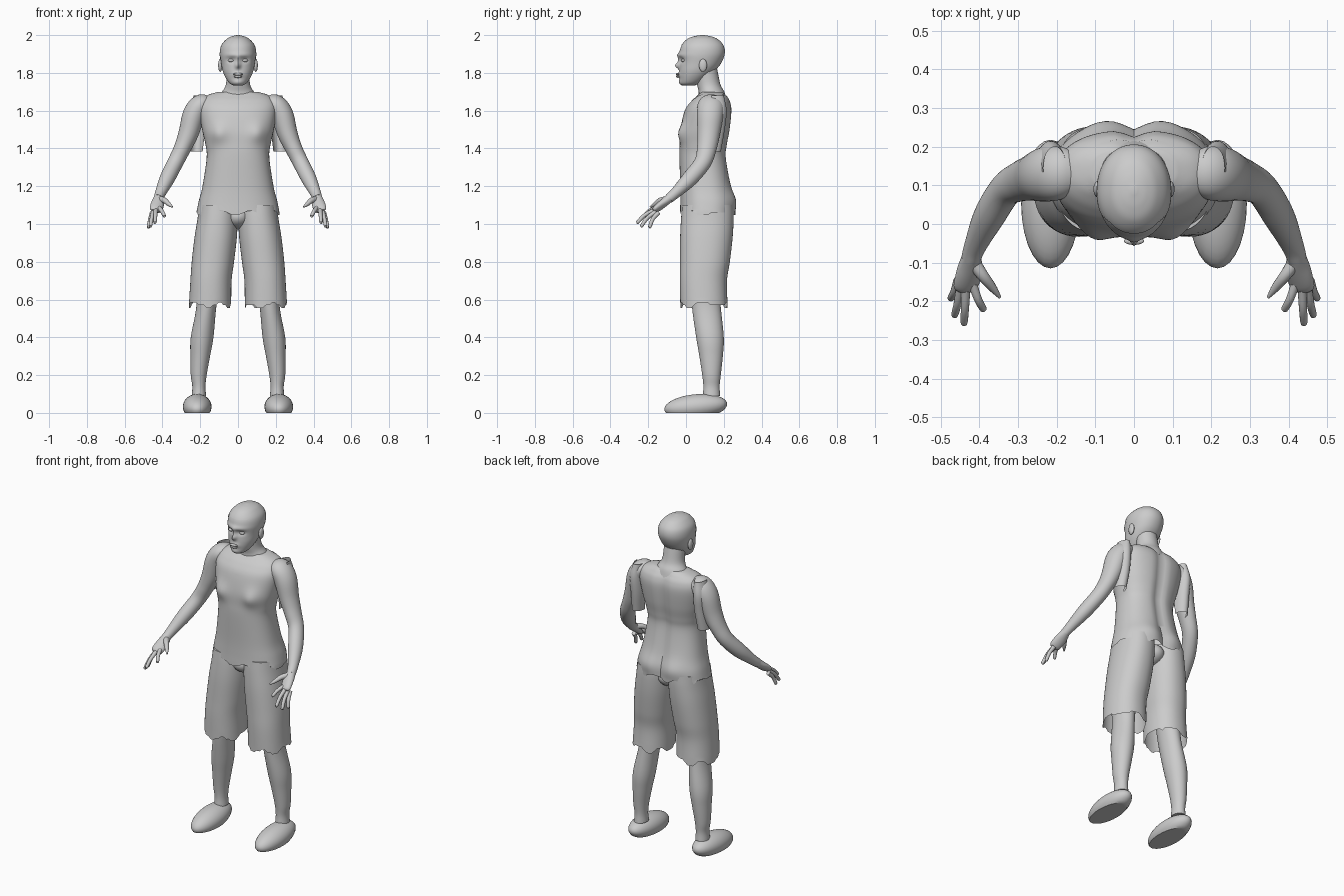
import bpy
import bmesh
import math
from math import sin, cos, pi, exp
from mathutils import Vector

cube = bpy.data.objects.get("Cube")
if cube:
    bpy.data.objects.remove(cube, do_unlink=True)

# One plain grey for the whole figure
grey = bpy.data.materials.new("plain_grey")
grey.use_nodes = True
grey.diffuse_color = (0.6, 0.6, 0.6, 1)
shader = grey.node_tree.nodes["Principled BSDF"]
shader.inputs["Base Color"].default_value = grey.diffuse_color
shader.inputs["Roughness"].default_value = 0.7
parts = []


def finish(name, bm, keep=None):
    """Trim faces by a rule, fix normals and turn the bmesh into an object."""
    bmesh.ops.recalc_face_normals(bm, faces=bm.faces)
    if keep:
        unwanted = [f for f in bm.faces if not keep(f.calc_center_median())]
        bmesh.ops.delete(bm, geom=unwanted, context="FACES")
    mesh = bpy.data.meshes.new(name)
    bm.to_mesh(mesh)
    bm.free()
    mesh.materials.append(grey)
    obj = bpy.data.objects.new(name, mesh)
    bpy.context.collection.objects.link(obj)
    parts.append(obj)
    return obj


def resample(rows, steps):
    """Smooth spline through the rows of a profile."""
    pts = [Vector(r) for r in rows]
    pts = [pts[0] * 2 - pts[1]] + pts + [pts[-1] * 2 - pts[-2]]
    out = []
    for a, b, c, d in zip(pts, pts[1:], pts[2:], pts[3:]):
        for j in range(steps):
            t = j / steps
            out.append((b * 2 + (c - a) * t + (a * 2 - b * 5 + c * 4 - d) * t * t
                        + (b * 3 - a - c * 3 + d) * t ** 3) / 2)
    return out + [pts[-2]]


def loft(name, rows, steps=5, sides=32, power=2, tilt=False, shape=None,
         keep=None, caps=(True, True)):
    """Skin elliptical rings given as rows of x, y, z, radius, radius."""
    bm = bmesh.new()
    path = resample(rows, steps)
    rings = []
    for i, row in enumerate(path):
        centre = Vector(row[:3])
        u, v = Vector((1, 0, 0)), Vector((0, 1, 0))
        if tilt:
            ahead, behind = path[min(i + 1, len(path) - 1)], path[max(i - 1, 0)]
            t = Vector((ahead - behind)[:3]).normalized()
            u = v.cross(t).normalized()
            v = t.cross(u)
        ring = []
        for k in range(sides):
            a = 2 * pi * k / sides
            c, s = cos(a), sin(a)
            p = centre + u * math.copysign(abs(c) ** (2 / power), c) * row[3]
            p += v * math.copysign(abs(s) ** (2 / power), s) * row[4]
            if shape:
                p = shape(p, p.y < centre.y)
            ring.append(bm.verts.new(p))
        rings.append(ring)
    for lower, upper in zip(rings, rings[1:]):
        for k in range(sides):
            n = (k + 1) % sides
            bm.faces.new((lower[k], lower[n], upper[n], upper[k]))
    for ring, capped in zip((rings[0], rings[-1]), caps):
        if capped:
            bm.faces.new(ring)
    return finish(name, bm, keep)


def blob(name, centre, size, shape=None):
    """Ellipsoid with an optional reshaping rule."""
    bm = bmesh.new()
    bmesh.ops.create_uvsphere(bm, u_segments=28, v_segments=18, radius=1)
    for v in bm.verts:
        v.co = Vector(centre) + v.co * Vector(size)
        if shape:
            v.co = shape(v.co)
    return finish(name, bm)


def bump(*offsets):
    return exp(-sum((d / w) ** 2 for d, w in offsets))


# Torso, with chest, spine and seat modelling
def torso_shape(p, front):
    if front:
        p.y -= 0.022 * bump((abs(p.x) - 0.105, 0.045), (p.z - 1.48, 0.05))
    else:
        p.y -= 0.018 * bump((p.x, 0.03))
        p.y += 0.012 * bump((abs(p.x) - 0.09, 0.06), (p.z - 1.13, 0.06))
    return p


def shirt_shape(p, front):
    p = torso_shape(p, front)
    if p.z < 1.065:
        p.z += 0.012 * round(sin(p.x * 40 + p.y * 25))
    return p


def below_neckline(c):
    if c.y < 0.13:
        return c.z < 1.59 + abs(c.x) * 0.85
    return c.z < 1.665 + abs(c.x) * 0.2


torso = [(0, .115, 1.06, .22, .147), (0, .115, 1.12, .208, .145),
         (0, .105, 1.2, .188, .135), (0, .09, 1.35, .166, .125),
         (0, .093, 1.42, .172, .127), (0, .102, 1.5, .19, .132),
         (0, .118, 1.6, .205, .125), (0, .13, 1.65, .195, .105),
         (0, .137, 1.68, .165, .08), (0, .14, 1.7, .11, .06)]
loft("shirt", torso, 6, 64, 2.4, shape=shirt_shape, keep=below_neckline,
     caps=(False, False))
inner = [(x, y, z, rx - .003, ry - .003) for x, y, z, rx, ry in torso]
loft("upper_chest", inner, 6, 64, 2.4, shape=torso_shape,
     keep=lambda c: c.z > 1.55)
blob("pelvis", (0, .11, 1.04), (.08, .12, .07))

# Neck and head
loft("neck", [(0, .14, 1.66, .12, .075), (0, .135, 1.7, .085, .068),
              (0, .12, 1.74, .064, .062), (0, .105, 1.82, .06, .06)])
head = [(0, .012, 1.732, .02, .03), (0, .022, 1.745, .045, .052),
        (0, .04, 1.775, .066, .074), (0, .058, 1.81, .081, .093),
        (0, .075, 1.85, .089, .108), (0, .084, 1.9, .095, .119),
        (0, .087, 1.945, .087, .11), (0, .087, 1.978, .06, .08),
        (0, .087, 1.993, .033, .045), (0, .087, 2, .004, .006)]


def face_shape(p, front):
    if front:
        p.y += 0.012 * bump((abs(p.x) - 0.036, 0.022), (p.z - 1.868, 0.014))
        p.y -= 0.008 * bump((p.x, 0.06), (p.z - 1.895, 0.012))
        p.y -= 0.022 * bump((p.x, 0.012), (p.z - 1.838, 0.016))
        p.y -= 0.008 * bump((p.x, 0.012), (p.z - 1.87, 0.03))
        p.y -= 0.009 * bump((p.x, 0.025), (p.z - 1.79, 0.014))
        p.y -= 0.006 * bump((p.x, 0.025), (p.z - 1.75, 0.014))
    return p


loft("head", head, 7, 72, 2.1, shape=face_shape)
cap = [(x, y, z, rx + .002, ry + .002) for x, y, z, rx, ry in head]
loft("hair_cap", cap, 7, 72, 2.1,
     keep=lambda c: c.z > max(1.78, 1.945 - max(0, c.y + .0) * 1.1))
blob("upper_lip", (0, -.044, 1.793), (.026, .01, .007))
blob("lower_lip", (0, -.042, 1.781), (.022, .01, .007))


# Limbs, built once for each side
def shorts_shape(p, front):
    if p.z < 0.575:
        p.z += 0.014 * round(sin(p.x * 45 + p.y * 30))
    return p


def shoe_shape(p):
    p.z = max(p.z, 0)
    p.y += (p.z - 0.04) * 0.5
    return p


fingers = {"index_finger": ((.418, -.155, 1.085), (.388, -.225, 1.04)),
           "middle_finger": ((.435, -.165, 1.075), (.44, -.262, 1.005)),
           "ring_finger": ((.448, -.16, 1.065), (.465, -.24, .985)),
           "little_finger": ((.455, -.145, 1.06), (.475, -.195, .98))}

for side, s in (("left", 1), ("right", -1)):
    def flip(rows):
        return [(r[0] * s, *r[1:]) for r in rows]

    blob(side + "_ear", (.094 * s, .09, 1.84), (.011, .021, .034))
    blob(side + "_eye", (.036 * s, -.012, 1.866), (.017, .014, .009))

    loft(side + "_arm", flip([
        (.15, .135, 1.645, .035, .05), (.195, .133, 1.632, .055, .07),
        (.232, .128, 1.58, .06, .07), (.262, .12, 1.48, .053, .06),
        (.295, .11, 1.4, .045, .052), (.332, .088, 1.325, .042, .045),
        (.375, .02, 1.24, .04, .042), (.41, -.055, 1.165, .029, .029),
        (.422, -.09, 1.135, .025, .026)]), tilt=True)
    loft(side + "_palm", flip([
        (.421, -.085, 1.14, .025, .024), (.425, -.12, 1.11, .034, .022),
        (.435, -.16, 1.078, .033, .017), (.438, -.172, 1.068, .022, .01)]),
        tilt=True)

    # Fingers bend slightly at the middle joint
    for name, (base, tip) in fingers.items():
        b, t = Vector(base), Vector(tip)
        m = b.lerp(t, 0.5) + Vector((0, -.006, .006))
        end = b.lerp(t, 0.93)
        loft(side + "_" + name, flip([
            (*b, .012, .012), (*m, .0105, .0105), (*end, .009, .009),
            (*t, .003, .003)]), 4, 12, tilt=True)
    loft(side + "_thumb", flip([
        (.415, -.1, 1.13, .018, .018), (.39, -.135, 1.125, .015, .015),
        (.366, -.165, 1.105, .011, .011), (.347, -.19, 1.09, .004, .004)]),
        4, 12, tilt=True)

    # Loose sleeve panel hanging behind the upper arm
    loft(side + "_sleeve", flip([
        (.205, .145, 1.68, .03, .055), (.215, .15, 1.6, .04, .065),
        (.215, .14, 1.5, .04, .065), (.222, .13, 1.385, .035, .055)]),
        caps=(False, False), keep=lambda c: c.y > .135)

    # Shorts leg, open at the hem
    loft(side + "_shorts_leg", flip([
        (.105, .115, 1.1, .1, .135), (.108, .113, 1.03, .106, .139),
        (.118, .108, .93, .112, .139), (.133, .1, .8, .112, .132),
        (.143, .092, .7, .109, .125), (.148, .095, .57, .112, .125)]),
        6, 48, 2.2, shape=shorts_shape, caps=(True, False))

    loft(side + "_lower_leg", flip([
        (.158, .1, .7, .065, .075), (.168, .108, .56, .053, .076),
        (.19, .127, .4, .06, .073), (.2, .133, .3, .052, .062),
        (.208, .135, .2, .042, .049), (.207, .135, .14, .035, .043),
        (.207, .135, .09, .038, .046)]))
    blob(side + "_shoe", (.216 * s, .055, .033), (.076, .163, .067), shoe_shape)

# Smooth shading with crisp creases
bpy.ops.object.select_all(action="DESELECT")
for obj in parts:
    obj.select_set(True)
bpy.context.view_layer.objects.active = parts[0]
bpy.ops.object.shade_smooth_by_angle(angle=math.radians(40))
